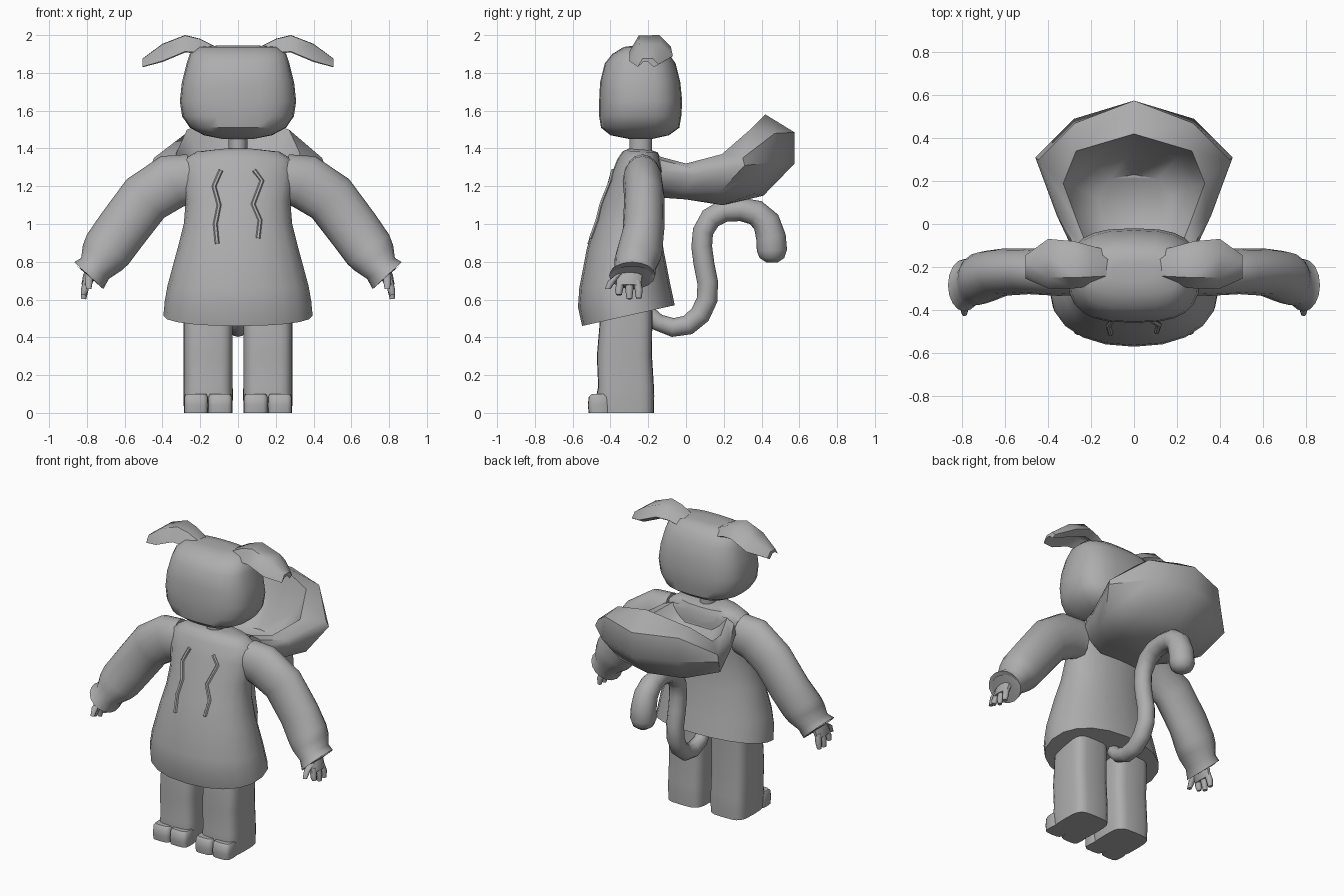
import bpy, bmesh, math
from mathutils import Vector
from mathutils.bvhtree import BVHTree

grey = bpy.data.materials.new("plain grey")
grey.diffuse_color = (0.42, 0.42, 0.42, 1)


def loft(name, rings, angle=40):
    """Skin closed rings of equal size, cap both ends."""
    n = len(rings[0])
    verts = [Vector(p) for r in rings for p in r]
    faces = [(i * n + j, i * n + (j + 1) % n, (i + 1) * n + (j + 1) % n, (i + 1) * n + j)
             for i in range(len(rings) - 1) for j in range(n)]
    faces += [tuple(range(n))[::-1], tuple(range(len(verts) - n, len(verts)))]
    me = bpy.data.meshes.new(name)
    me.from_pydata(verts, [], faces)
    bm = bmesh.new()
    bm.from_mesh(me)
    bmesh.ops.recalc_face_normals(bm, faces=bm.faces)
    bm.to_mesh(me)
    bm.free()
    me.materials.append(grey)
    ob = bpy.data.objects.new(name, me)
    bpy.context.collection.objects.link(ob)
    bpy.ops.object.select_all(action='DESELECT')
    ob.select_set(True)
    bpy.context.view_layer.objects.active = ob
    bpy.ops.object.shade_smooth_by_angle(angle=math.radians(angle))
    return verts, faces


def oval(cx, zf, zb, hx, yf, yb, n=20, p=2.0):
    """Superellipse ring, height runs from zf at the front to zb at the back."""
    ring = []
    for k in range(n):
        a = math.tau * k / n
        c, s = math.cos(a), math.sin(a)
        x = math.copysign(abs(c) ** (2 / p), c)
        y = math.copysign(abs(s) ** (2 / p), s)
        ring.append((cx + hx * x, (yf + yb) / 2 + (yb - yf) / 2 * y,
                     (zf + zb) / 2 + (zb - zf) / 2 * y))
    return ring


def sweep(name, path, side, n=12, angle=50):
    """Tube through (x, y, z, in-plane radius, side radius) stations."""
    pts = [Vector(p[:3]) for p in path]
    side, rings = Vector(side), []
    for i, p in enumerate(pts):
        t = pts[min(i + 1, len(pts) - 1)] - pts[max(i - 1, 0)]
        v = t.cross(side).normalized()
        rings.append([p + v * path[i][3] * math.cos(math.tau * k / n)
                      + side * path[i][4] * math.sin(math.tau * k / n) for k in range(n)])
    return loft(name, rings, angle)


# hoodie body
body = [(.46, .57, .395, -.55, -.06), (.56, .62, .388, -.572, -.07), (.66, .69, .373, -.565, -.085),
        (.87, .87, .32, -.525, -.12), (1.0, 1.0, .287, -.485, -.13), (1.12, 1.12, .277, -.445, -.13),
        (1.25, 1.25, .297, -.40, -.13), (1.34, 1.34, .29, -.365, -.13),
        (1.385, 1.38, .22, -.335, -.15), (1.40, 1.39, .10, -.30, -.18)]
body_v, body_f = loft("hoodie_body", [oval(0, *r, n=20, p=2.2) for r in body])
skin = BVHTree.FromPolygons(body_v, body_f)

# neck and head
loft("neck", [oval(0, z, z, .05, -.30, -.18, 12) for z in (1.36, 1.48)])
head = [(1.45, .08, -.30, -.18), (1.47, .18, -.40, -.09), (1.51, .255, -.45, -.035),
        (1.57, .296, -.46, -.025), (1.65, .308, -.46, -.02), (1.75, .297, -.455, -.03),
        (1.85, .272, -.43, -.055), (1.90, .255, -.39, -.09), (1.937, .21, -.33, -.13),
        (1.945, .10, -.27, -.18)]
loft("head", [oval(0, z, z, h, f, b, 24, 2.8) for z, h, f, b in head])

# drawstrings lie on the chest
for name, line in (("left_drawstring", [(-.09, 1.285), (-.127, 1.20), (-.10, 1.10), (-.12, 1.0), (-.11, .895)]),
                   ("right_drawstring", [(.085, 1.285), (.127, 1.23), (.08, 1.105), (.117, 1.02), (.106, .925)])):
    path = []
    for x, z in line:
        hit = skin.ray_cast(Vector((x, -2, z)), Vector((0, 1, 0)))[0]
        path.append((x, hit.y - .004, z, .012, .012))
    sweep(name, path, (0, 1, 0), 6)

# hood hanging open behind the back: half outlines from keel up to rim and inside
hood = [
    [(.15, -.14, 1.14), (.20, 0, 1.13), (.22, .12, 1.115), (.15, .19, 1.10), (0, .20, 1.10)],
    [(.24, -.14, 1.20), (.30, .0, 1.17), (.38, .18, 1.17), (.24, .36, 1.16), (0, .41, 1.15)],
    [(.28, -.13, 1.28), (.36, .04, 1.26), (.46, .31, 1.31), (.28, .49, 1.33), (0, .575, 1.32)],
    [(.26, -.14, 1.34), (.34, .02, 1.30), (.445, .30, 1.35), (.275, .47, 1.48), (0, .575, 1.485)],
    [(.20, -.15, 1.36), (.26, 0, 1.32), (.33, .19, 1.37), (.27, .34, 1.50), (0, .42, 1.58)],
    [(.16, -.14, 1.31), (.22, 0, 1.25), (.27, .17, 1.27), (.20, .31, 1.34), (0, .36, 1.38)],
    [(.10, -.13, 1.26), (.14, 0, 1.20), (.17, .12, 1.19), (.11, .21, 1.20), (0, .23, 1.20)]]
loft("hood", [h + [(-x, y, z) for x, y, z in reversed(h[:-1])] for h in hood], 50)

# tail
tail = [(-.20, .53, .04), (-.15, .48, .045), (-.07, .452, .05), (.01, .465, .053), (.075, .52, .055),
        (.112, .60, .055), (.115, .69, .055), (.095, .79, .055), (.083, .88, .055), (.09, .96, .055),
        (.13, 1.03, .058), (.20, 1.07, .06), (.29, 1.077, .062), (.37, 1.06, .068), (.425, 1.01, .074),
        (.45, .93, .079), (.455, .86, .08), (.455, .82, .065), (.455, .797, .03)]
sweep("tail", [(0, y, z, r, r) for y, z, r in tail], (1, 0, 0))

# parts that come in pairs
arm = [(.25, -.23, 1.24, .13, .10), (.35, -.23, 1.225, .146, .105), (.49, -.22, 1.135, .142, .107),
       (.615, -.225, .97, .138, .11), (.69, -.245, .865, .135, .12), (.72, -.255, .82, .122, .122),
       (.757, -.27, .765, .092, .11), (.79, -.285, .727, .105, .122), (.785, -.285, .735, .08, .10)]
ear = [(.12, -.2, 1.91, .7), (.20, -.195, 1.945, .85), (.28, -.19, 1.958, 1), (.40, -.185, 1.91, 1.05),
       (.505, -.20, 1.855, .5)]
flap = [(-.11, -.045), (-.06, .04), (.05, .042), (.11, -.02), (.06, -.05), (.0, .005), (-.05, .005)]
for s, side in ((-1, "left"), (1, "right")):
    def flip(path):
        return [(s * p[0], *p[1:]) for p in path]

    # sleeve with flared cuff
    sweep(side + "_sleeve", flip(arm), (0, 1, 0), 16)

    # hand with thumb and fingers
    sweep(side + "_palm", flip([(.77, -.285, .77, .03, .055), (.79, -.30, .72, .032, .07),
                                (.805, -.305, .672, .025, .068)]), (0, 1, 0), 10)
    for i, (y, z) in enumerate(((-.355, .625), (-.30, .603), (-.25, .607))):
        sweep(f"{side}_finger_{i + 1}", flip([(.80, y * .8 - .06, .70, .02, .021), (.812, y, .65, .02, .021),
                                              (.818, y, z, .014, .015)]), (0, 1, 0), 8)
    sweep(side + "_thumb", flip([(.79, -.345, .735, .021, .02), (.79, -.39, .70, .021, .022),
                                 (.79, -.415, .655, .014, .015)]), (0, 1, 0), 8)

    # folded ear, hollow underneath
    loft(side + "_ear", [[(s * x, y + k * a, z + k * b) for a, b in flap] for x, y, z, k in ear], 50)

    # leg and two toes
    leg = [(0, .128, -.46, -.17), (.09, .131, -.475, -.168), (.14, .13, -.465, -.17),
           (.3, .13, -.472, -.18), (.5, .13, -.455, -.178), (.62, .125, -.44, -.18)]
    loft(side + "_leg", [oval(s * .158, z, z, h, f, b, 24, 4) for z, h, f, b in leg])
    for i, x in enumerate((.094, .222)):
        toe = [(0, .063, -.515), (.04, .064, -.52), (.085, .063, -.515), (.10, .055, -.50)]
        loft(f"{side}_toe_{i + 1}", [oval(s * x, z, z, h, f, -.40, 16, 4) for z, h, f in toe])
